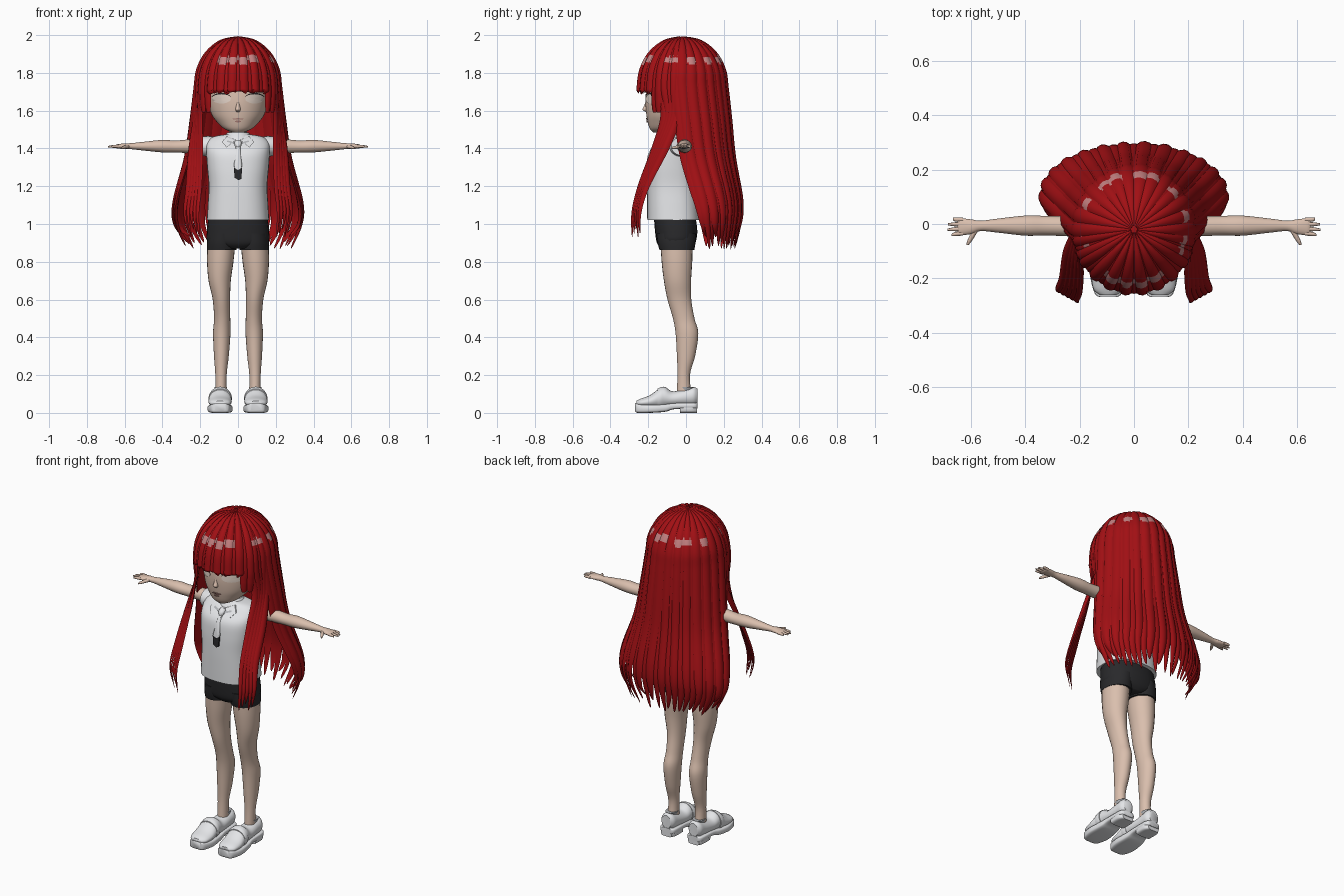
import bpy, bmesh, random
from math import sin, cos, pi, radians
from mathutils import Vector

random.seed(4)
if "Cube" in bpy.data.objects:
    bpy.data.objects.remove(bpy.data.objects["Cube"])


def material(name, r, g, b):
    m = bpy.data.materials.new(name)
    m.use_nodes = True
    m.diffuse_color = (r, g, b, 1)
    node = next(n for n in m.node_tree.nodes if n.type == 'BSDF_PRINCIPLED')
    node.inputs["Base Color"].default_value = (r, g, b, 1)
    node.inputs["Roughness"].default_value = 0.7
    return m


RED = material("hair red", .36, .005, .007)
SHINE = material("hair shine", .55, .22, .22)
SKIN = material("skin", .70, .52, .42)
WHITE = material("white cloth", .80, .81, .83)
BLACK = material("black cloth", .022, .022, .024)
EYE = material("eye", .78, .66, .58)
LIP = material("lip", .42, .22, .19)
GREY = material("trim grey", .45, .46, .48)


def spline(rows, n=5):
    """Smooth curve through tuples of any length."""
    out = []
    for i in range(len(rows) - 1):
        p = [rows[min(max(i + k, 0), len(rows) - 1)] for k in (-1, 0, 1, 2)]
        for j in range(n):
            t = j / n
            out.append(tuple(
                b + .5 * t * (c - a + t * (2*a - 5*b + 4*c - d + t * (3*(b - c) + d - a)))
                for a, b, c, d in zip(*p)))
    return out + [tuple(rows[-1])]


def finish(name, bm, *mats, angle=50):
    bmesh.ops.recalc_face_normals(bm, faces=bm.faces[:])
    mesh = bpy.data.meshes.new(name)
    bm.to_mesh(mesh)
    bm.free()
    for m in mats:
        mesh.materials.append(m)
    ob = bpy.data.objects.new(name, mesh)
    bpy.context.collection.objects.link(ob)
    bpy.ops.object.select_all(action='DESELECT')
    ob.select_set(True)
    bpy.context.view_layer.objects.active = ob
    bpy.ops.object.shade_smooth_by_angle(angle=radians(angle))
    return ob


def skin_rings(bm, rings):
    """Bridge point rings into a closed skin and return the side faces."""
    vs = [[bm.verts.new(p) for p in r] for r in rings]
    n = len(vs[0])
    faces = [bm.faces.new((a[k], a[(k+1) % n], b[(k+1) % n], b[k]))
             for a, b in zip(vs, vs[1:]) for k in range(n)]
    bm.faces.new(vs[0])
    bm.faces.new(vs[-1])
    return faces


def loft(name, rows, mat, axis='z', side=1, e=1.0, sides=24, smooth=5):
    """Rows hold: place on axis, two centre values, two radii."""
    rings = []
    for h, c1, c2, r1, r2 in spline(rows, smooth):
        ring = []
        for k in range(sides):
            c, s = cos(2*pi*k/sides), sin(2*pi*k/sides)
            u = c1 + r1 * abs(c)**e * (1 if c > 0 else -1)
            v = c2 + r2 * abs(s)**e * (1 if s > 0 else -1)
            x, y, z = {'x': (h, u, v), 'y': (u, h, v), 'z': (u, v, h)}[axis]
            ring.append((x * side, y, z))
        rings.append(ring)
    bm = bmesh.new()
    skin_rings(bm, rings)
    return finish(name, bm, mat)


def front_y(rows, x, z, e):
    d = spline(rows, 5)
    a, b = next(((p, q) for p, q in zip(d, d[1:]) if p[0] <= z <= q[0]), d[-2:])
    t = (z - a[0]) / (b[0] - a[0])
    _, _, cy, rx, ry = [p + (q - p) * t for p, q in zip(a, b)]
    return cy - ry * max(0, 1 - abs(x / rx)**(2 / e))**(e / 2)


def patch(name, rows, outline, mat, e=1.0, lift=.005, side=1):
    """Thin decal hugging the front of a lofted body."""
    cx = sum(p[0] for p in outline) / len(outline)
    cz = sum(p[1] for p in outline) / len(outline)
    bm = bmesh.new()
    rings = []
    for f in (.02, .35, .7, 1):
        ring = []
        for x, z in outline:
            px, pz = cx + (x - cx) * f, cz + (z - cz) * f
            ring.append((px * side, front_y(rows, px, pz, e) - lift, pz))
        rings.append(ring)
    rings.append([(x, y + lift, z) for x, y, z in rings[-1]])
    skin_rings(bm, rings)
    return finish(name, bm, mat)


def oval(cx, cz, rx, rz, n=20):
    return [(cx + rx*cos(2*pi*k/n), cz + rz*sin(2*pi*k/n)) for k in range(n)]


# Head and face
HEAD = [(1.485, 0, -.145, .03, .03), (1.505, 0, -.122, .075, .07), (1.54, 0, -.09, .112, .113),
        (1.58, 0, -.07, .14, .14), (1.64, 0, -.05, .158, .165), (1.7, 0, -.035, .165, .177),
        (1.8, 0, -.03, .16, .17), (1.88, 0, -.03, .11, .12)]
loft("head", HEAD, SKIN, sides=40)
loft("neck", [(1.4, 0, -.05, .06, .055), (1.47, 0, -.05, .047, .047), (1.56, 0, -.05, .05, .05)], SKIN)
loft("nose", [(1.592, 0, -.205, .006, .006), (1.605, 0, -.214, .014, .016),
              (1.625, 0, -.209, .011, .013), (1.66, 0, -.2, .006, .01)], SKIN, sides=12)
patch("upper_lip", HEAD, oval(0, 1.556, .03, .004), LIP)
patch("lower_lip", HEAD, oval(0, 1.543, .016, .005), LIP, lift=.006)

# Shirt, collar and tie
SHIRT = [(1.02, 0, -.065, .165, .14), (1.1, 0, -.068, .16, .138), (1.2, 0, -.072, .155, .134),
         (1.3, 0, -.074, .163, .128), (1.38, 0, -.07, .168, .118), (1.43, 0, -.055, .165, .09),
         (1.462, 0, -.05, .13, .065), (1.475, 0, -.05, .06, .05)]
loft("shirt", SHIRT, WHITE, e=.8, sides=36)
loft("collar", [(1.43, 0, -.055, .092, .088), (1.46, 0, -.052, .075, .072), (1.485, 0, -.05, .056, .054)], WHITE)
patch("tie", SHIRT, [(-.012, 1.42), (.012, 1.42), (.022, 1.3), (.018, 1.27), (-.018, 1.27), (-.022, 1.3)],
      WHITE, .8, .009)
patch("tie_tip", SHIRT, [(-.022, 1.3), (0, 1.285), (.022, 1.3), (.018, 1.24), (.004, 1.232), (-.018, 1.245)],
      BLACK, .8, .0095)
loft("tie_knot", [(1.4, 0, -.155, .012, .02), (1.425, 0, -.15, .02, .022), (1.445, 0, -.14, .014, .015)], WHITE)

# Shorts
loft("shorts_hips", [(.87, 0, -.05, .06, .08), (.9, 0, -.052, .155, .102), (.96, 0, -.052, .165, .112),
                     (1.04, 0, -.06, .155, .11)], BLACK, e=.85)

LEG = [(.09, .09, -.01, .03, .04), (.2, .09, -.012, .03, .033), (.3, .088, .0, .039, .048),
       (.42, .086, .005, .046, .06), (.5, .084, -.012, .043, .057), (.6, .088, -.035, .046, .063),
       (.7, .097, -.045, .059, .072), (.8, .094, -.048, .07, .081), (.9, .088, -.05, .074, .085)]
UPPER = [(-.262, .095, .05, .03, .014), (-.24, .095, .053, .054, .022), (-.19, .095, .06, .062, .034),
         (-.14, .094, .076, .058, .054), (-.11, .093, .082, .055, .054), (-.07, .092, .074, .052, .04),
         (0, .091, .082, .047, .046), (.04, .091, .088, .044, .05), (.06, .091, .088, .03, .04)]
SOLE = [(-.27, .095, .03, .03, .022), (-.255, .095, .024, .05, .024), (-.19, .095, .022, .066, .022),
        (-.11, .094, .026, .06, .02), (-.06, .092, .036, .053, .016), (.04, .091, .038, .05, .016),
        (.062, .091, .038, .032, .016)]
HEEL = [(-.032, .091, .024, .05, .024), (.03, .091, .024, .05, .024), (.058, .091, .024, .036, .024)]

for label, s in (("left", 1), ("right", -1)):
    # Eyes and lashes
    patch(label + "_eye", HEAD, oval(.088, 1.662, .05, .024), EYE, lift=.004, side=s)
    lash = [(.088 + .054*cos(a), 1.664 + h*sin(a)) for h, angles in
            ((.03, [pi*k/10 for k in range(11)]), (.023, [pi*(1 - k/10) for k in range(11)])) for a in angles]
    bm = bmesh.new()
    top, low = [[bm.verts.new((s*x, front_y(HEAD, x, z, 1) - .006, z)) for x, z in part]
                for part in (lash[:11], lash[:10:-1])]
    for k in range(10):
        bm.faces.new((top[k], top[k+1], low[k+1], low[k]))
    finish(label + "_lash", bm, BLACK)

    # Collar flap and bow loop
    patch(label + "_collar_flap", SHIRT, [(.012, 1.445), (.06, 1.465), (.085, 1.435), (.06, 1.405)],
          WHITE, .8, .009, s)
    patch(label + "_bow_trim", SHIRT, [(.012, 1.43), (.055, 1.442), (.06, 1.436), (.016, 1.421)],
          GREY, .8, .0098, s)

    # Sleeve, arm and hand
    loft(label + "_sleeve", [(.09, -.035, 1.4, .06, .055), (.15, -.03, 1.41, .062, .055),
                             (.2, -.02, 1.412, .058, .05)], WHITE, 'x', s)
    loft(label + "_arm", [(.15, -.012, 1.412, .038, .038), (.25, -.008, 1.412, .037, .036),
                          (.33, -.006, 1.41, .036, .032), (.4, -.006, 1.412, .037, .033),
                          (.5, -.006, 1.412, .026, .023), (.565, -.007, 1.412, .019, .016),
                          (.6, -.01, 1.412, .027, .015), (.638, -.01, 1.411, .031, .011),
                          (.65, -.01, 1.411, .027, .006)], SKIN, 'x', s)
    for k, reach in enumerate((.672, .688, .685, .668)):
        y = -.034 + .0165 * k
        loft(f"{label}_finger_{k + 1}", [(.63, y, 1.411, .0085, .009), (.66, y * 1.1, 1.411, .0075, .0075),
                                         (reach, y * 1.2, 1.409, .004, .004)], SKIN, 'x', s, sides=8)
    loft(label + "_thumb", [(-.078, .614, 1.402, .004, .004), (-.06, .605, 1.405, .009, .008),
                            (-.015, .58, 1.411, .012, .011)], SKIN, 'y', s, sides=10)

    # Leg, shorts leg and slip-on shoe
    loft(label + "_leg", LEG, SKIN, 'z', s)
    loft(label + "_shorts_leg", [(.862, .086, -.048, .079, .092), (.9, .085, -.05, .08, .1),
                                 (.95, .08, -.052, .08, .105)], BLACK, 'z', s)
    loft(label + "_shoe_upper", UPPER, WHITE, 'y', s)
    loft(label + "_shoe_sole", SOLE, WHITE, 'y', s, e=.45)
    loft(label + "_shoe_heel", HEEL, WHITE, 'y', s, e=.45)
    loft(label + "_shoe_strap", [(-.152, .094, .074, .061, .053), (-.135, .094, .078, .062, .058),
                                 (-.118, .094, .081, .059, .058)], WHITE, 'y', s)
    loft(label + "_shoe_opening", [(.118, .091, .0, .028, .036), (.138, .091, .004, .034, .042)], GREY, 'z', s)


# Hair
def dome(phi, grow=0.0):
    """Crown-to-temple arc; phi is measured from the back."""
    return [((.214 + grow)*cos(t)*sin(phi), -.02 + (.226 + grow)*cos(t)*cos(phi), 1.72 + (.266 + grow)*sin(t))
            for t in map(radians, (87, 65, 42, 20, 0))]


def lock(bm, path, width, tip=.05, taper=.25):
    """Lens-shaped tapering strand along a path."""
    pts = [Vector(p) for p in spline(path, 7)]
    rings = []
    for i, p in enumerate(pts):
        t = i / (len(pts) - 1)
        along = (pts[min(i+1, len(pts)-1)] - pts[max(i-1, 0)]).normalized()
        out = Vector((p.x, p.y + .02, max(0, p.z - 1.72))).normalized()
        across = along.cross(out).normalized()
        out = across.cross(along)
        r = Vector((p.x, p.y + .02)).length
        w = width * (min(1, r / .2) if p.z > 1.72 else 1)
        if t > 1 - taper:
            w *= tip + (1 - tip) * ((1 - t) / taper)**.7
        rings.append([p + across*w*a + out*min(.02, w*.5)*b
                      for a, b in ((-1, -.2), (-.55, .6), (0, .85), (.55, .6), (1, -.2), (0, -.5))])
    glossy = random.random() < .75
    low = 1.853 + random.uniform(-.006, .008)
    for f in skin_rings(bm, rings):
        f.material_index = int(glossy and low < f.calc_center_median().z < low + .032)


# Long back hair: height, depth centre, half width, half depth
FALL = [(1.55, .0, .235, .225), (1.35, .03, .265, .215), (1.12, .095, .325, .19), (1.0, .115, .325, .165)]
bm = bmesh.new()
count = 29
for i in range(count):
    phi = radians(-97 + 194 * i / (count - 1))
    grow = .007 * (i % 2)
    end = random.uniform(.865, .94)
    path = dome(phi, grow) + [((a + grow)*sin(phi), c + (b + grow)*cos(phi), z) for z, c, a, b in FALL]
    path.append((.27*sin(phi) + random.uniform(-.012, .012), .125 + .135*cos(phi), end))
    lock(bm, path, random.uniform(.028, .036))
finish("back_hair", bm, RED, SHINE, angle=40)

# Fringe, longer at the temples
bm = bmesh.new()
count = 17
for i in range(count):
    turn = -66 + 132 * i / (count - 1)
    phi = radians(180 + turn)
    path = dome(phi, .008 * (i % 2))
    x, y, z = path[-1]
    end = 1.695 + random.uniform(-.008, .008) if abs(turn) < 47 else 1.59
    lock(bm, path + [(x * .99, y, (z + end) / 2), (x * .97, y, end)], .025, .45, .15)
finish("fringe", bm, RED, SHINE, angle=40)

# Side locks sweeping forward over the shoulders
for label, s in (("left", 1), ("right", -1)):
    bm = bmesh.new()
    for i in range(5):
        d = i * .013
        path = dome(s * radians(122 - 7*i), .006 * (i % 2))
        path += [(s*x, y, z) for x, y, z in (
            (.2 + d*.5, -.115 + d*1.3, 1.57), (.2 + d, -.165 + d, 1.4), (.205 + d*1.2, -.245 + d*.7, 1.2),
            (.215 + d*1.3, -.282 + d*.7, 1.06), (.205 + d*1.1, -.285 + d*.8, .93 + .02*(i % 3)))]
        lock(bm, path, .024, taper=.35)
    finish(label + "_side_lock", bm, RED, SHINE, angle=40)

# Scalp cap closing gaps below the locks
bm = bmesh.new()
skin_rings(bm, [[(.208*cos(t)*cos(a), -.02 + .22*cos(t)*sin(a), 1.72 + .262*sin(t))
                 for a in (2*pi*k/40 for k in range(40))] for t in map(radians, range(0, 90, 8))])
finish("hair_cap", bm, RED)
